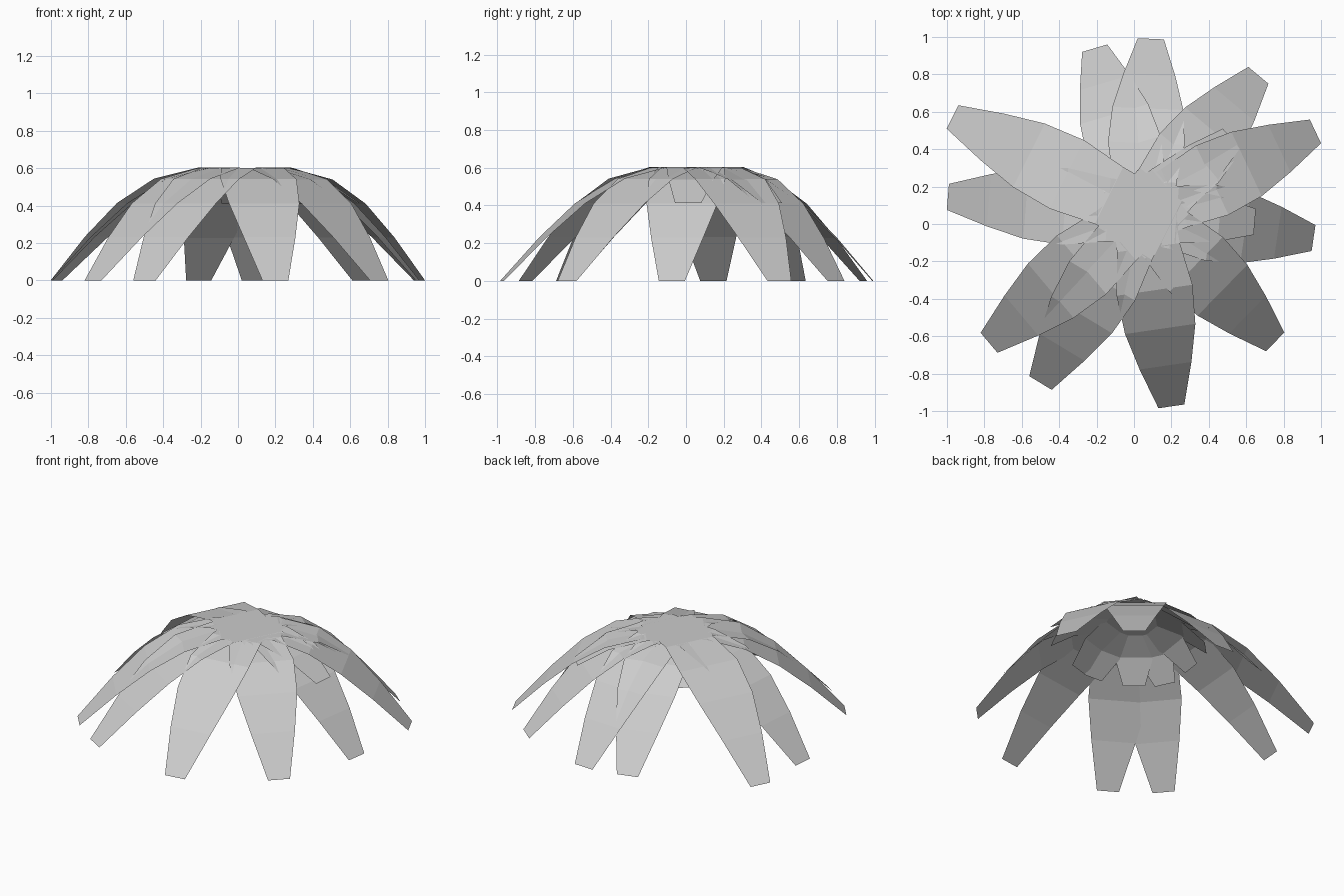
import bpy
import math

if "Cube" in bpy.data.objects:
    bpy.data.objects.remove(bpy.data.objects["Cube"])

# one flat colour for the whole plant
mat = bpy.data.materials.new("pale grey")
mat.diffuse_color = (0.6, 0.6, 0.6, 1)
mat.use_nodes = True
mat.node_tree.nodes["Principled BSDF"].inputs["Base Color"].default_value = mat.diffuse_color

CENTRE = (0.05, 0.06)

# arched leaf profile: (fraction of radius, height, half width), tip to inner end
PROFILE = [(1.0, 0.0, 0.07), (0.79, 0.23, 0.14), (0.60, 0.41, 0.19),
           (0.40, 0.54, 0.205), (0.18, 0.60, 0.17), (-0.17, 0.60, 0.15),
           (-0.39, 0.535, 0.12), (-0.57, 0.41, 0.07)]

# leaf tips on the ground: (x, y, reach of the inner end past the centre)
TIPS = [(-0.21, 0.94, 0.8), (0.09, 0.99, 0.8), (0.665, 0.795, 0.8),
        (0.97, 0.495, 0.8), (0.96, -0.075, 0.8), (0.755, -0.63, 0.8),
        (0.20, -0.975, 0.8), (-0.50, -0.85, 0.8), (-0.775, -0.635, 1.0),
        (-0.995, 0.145, 1.0), (-0.97, 0.572, 0.8)]


def make_leaf(index, tip_x, tip_y, reach):
    dx, dy = tip_x - CENTRE[0], tip_y - CENTRE[1]
    radius = math.hypot(dx, dy)
    dx, dy = dx / radius, dy / radius
    verts = []
    for u, z, half in PROFILE:
        d = radius * u * (reach if u < 0 else 1)
        # tiny height steps keep the crowns from lying in one plane
        h = z + (0.0006 * index - 0.003 if z > 0 else 0)
        for s in (-1, 1):
            verts.append((CENTRE[0] + dx * d - dy * half * s,
                          CENTRE[1] + dy * d + dx * half * s, h))
    faces = [(2 * i, 2 * i + 1, 2 * i + 3, 2 * i + 2)
             for i in range(len(PROFILE) - 1)]
    mesh = bpy.data.meshes.new(f"leaf_{index}")
    mesh.from_pydata(verts, [], faces)
    mesh.materials.append(mat)
    mesh.update()
    obj = bpy.data.objects.new(f"leaf_{index}", mesh)
    bpy.context.collection.objects.link(obj)


# ring of drooping leaves
for n, (x, y, reach) in enumerate(TIPS, 1):
    make_leaf(n, x, y, reach)
